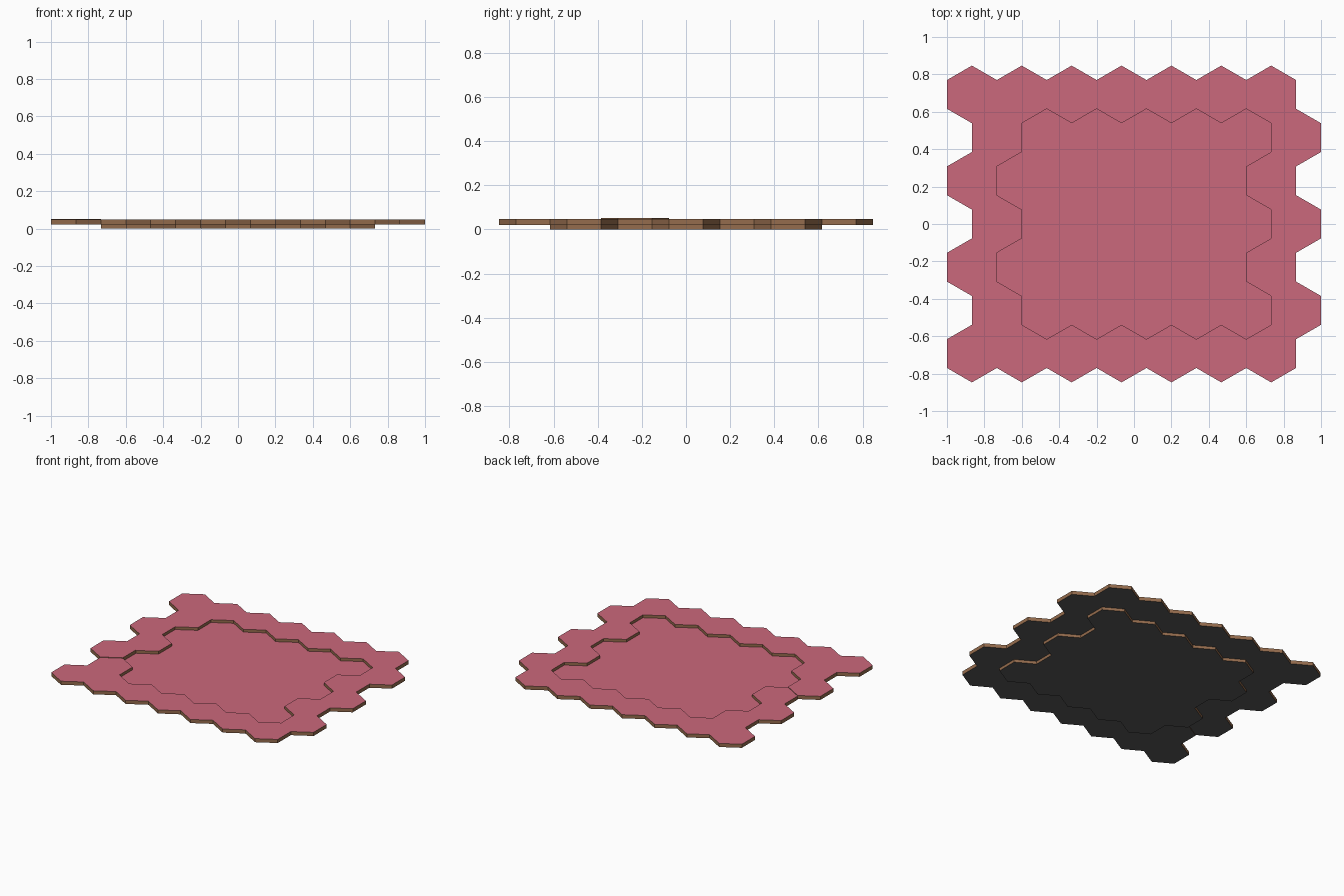
import bpy, bmesh, math

if "Cube" in bpy.data.objects:
    bpy.data.objects.remove(bpy.data.objects["Cube"])

W = 2 / 7.5                # tile width across flats
R = W / math.sqrt(3)       # tile corner radius
THICK = 0.027
ROWS, COLS = 7, 7


def material(name, rgb):
    m = bpy.data.materials.new(name)
    m.diffuse_color = (*rgb, 1)
    m.use_nodes = True
    m.node_tree.nodes["Principled BSDF"].inputs["Base Color"].default_value = m.diffuse_color
    return m


MATS = [material("pink_top", (0.60, 0.14, 0.20)),
        material("brown_edge", (0.30, 0.15, 0.075)),
        material("dark_underside", (0.10, 0.10, 0.10))]


def centre(row, col):
    # odd rows are shifted half a tile to the right
    return -1 + W / 2 + W * col + (row % 2) * W / 2, (row - 3) * 1.5 * R


def slab(name, cells, z):
    # merged sheet of hexagons, extruded upward
    bm = bmesh.new()
    for row, col in cells:
        cx, cy = centre(row, col)
        bm.faces.new([bm.verts.new((cx + R * math.cos(a), cy + R * math.sin(a), z))
                      for a in (math.radians(30 + 60 * k) for k in range(6))])
    bmesh.ops.remove_doubles(bm, verts=bm.verts, dist=0.001)
    out = bmesh.ops.extrude_face_region(bm, geom=bm.faces[:], use_keep_orig=True)
    top = [v for v in out["geom"] if isinstance(v, bmesh.types.BMVert)]
    bmesh.ops.translate(bm, verts=top, vec=(0, 0, THICK))
    bmesh.ops.recalc_face_normals(bm, faces=bm.faces)
    for f in bm.faces:
        f.material_index = 0 if f.normal.z > 0.5 else 2 if f.normal.z < -0.5 else 1
    me = bpy.data.meshes.new(name)
    bm.to_mesh(me)
    bm.free()
    for m in MATS:
        me.materials.append(m)
    ob = bpy.data.objects.new(name, me)
    bpy.context.collection.objects.link(ob)


grid = [(r, c) for r in range(ROWS) for c in range(COLS)]
inner = [(r, c) for r, c in grid if 0 < r < ROWS - 1 and 0 < c < COLS - 1]
raised = [(2, 0)]
rim = [t for t in grid if t not in inner and t not in raised]

slab("sunken_floor", inner, 0)
slab("raised_rim", rim, 0.021)
slab("slightly_higher_tile", raised, 0.025)
